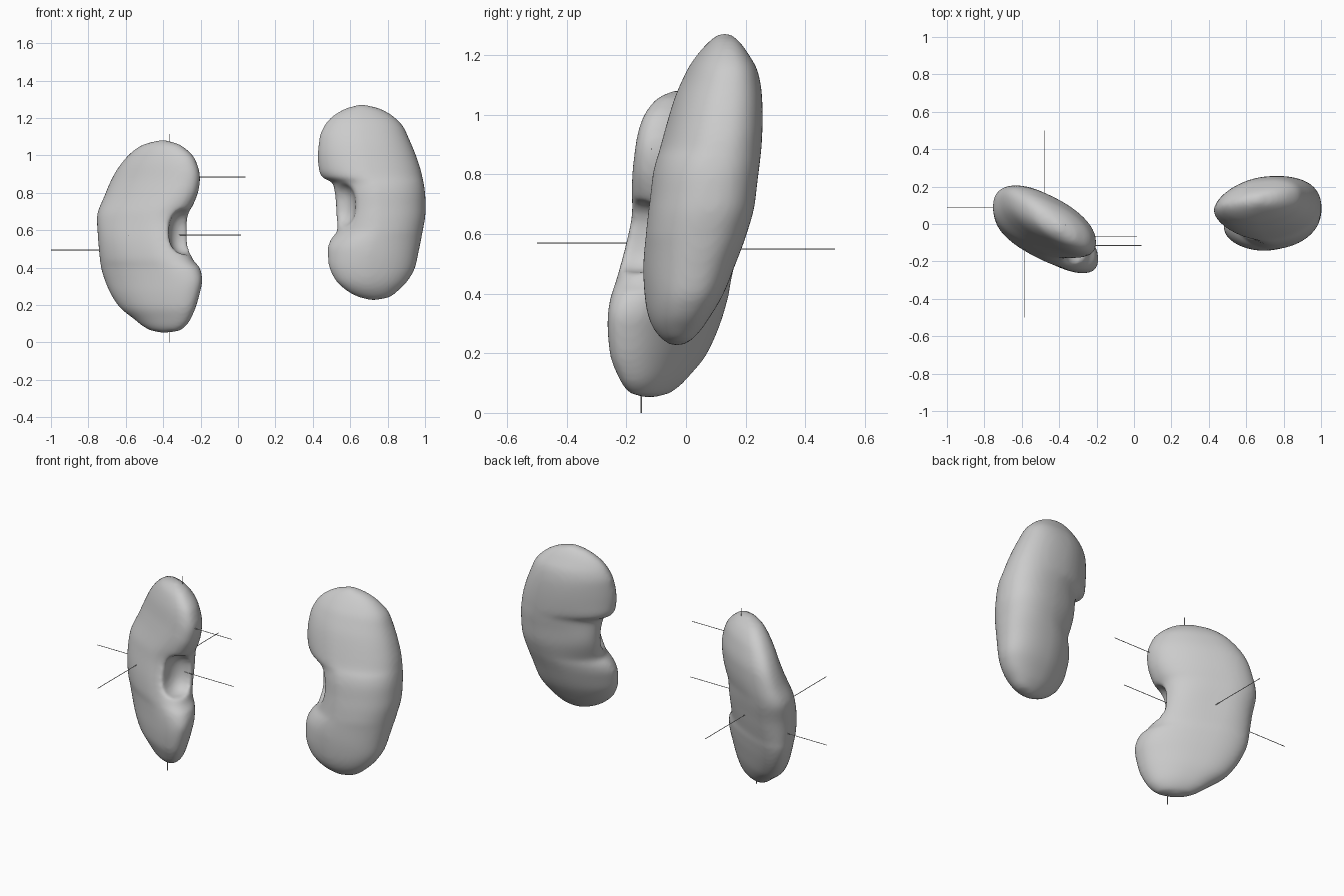
import bpy, bmesh, math
from mathutils import Vector

if "Cube" in bpy.data.objects:
    bpy.data.objects.remove(bpy.data.objects["Cube"])


def curve(table, z, c=1):
    """Smooth monotone lookup of column c in rows (z, value, ...) sorted by z."""
    n = len(table)
    s = [(table[i + 1][c] - table[i][c]) / (table[i + 1][0] - table[i][0]) for i in range(n - 1)]

    def tangent(i):
        if i == 0 or i == n - 1:
            return s[0] if i == 0 else s[-1]
        p = s[i - 1] * s[i]
        return 2 * p / (s[i - 1] + s[i]) if p > 0 else 0

    for i in range(n - 1):
        if z <= table[i + 1][0] or i == n - 2:
            h = table[i + 1][0] - table[i][0]
            f = (z - table[i][0]) / h
            g = 1 - f
            return (table[i][c] * g * g * (1 + 2 * f) + tangent(i) * h * f * g * g
                    + table[i + 1][c] * f * f * (3 - 2 * f) - tangent(i + 1) * h * f * f * g)


def spow(v, p):
    return math.copysign(abs(v) ** p, v)


def kidney(name, left, right, depth, slope, inner, inner_round, bulge, outer_push,
           hollow_at, hollow_size):
    # stack of flattened rounded sections between the two side profiles;
    # inner is the side (+1/-1 in x) of the notch, bulge pushes its back lip backward,
    # outer_push moves the opposite edge, inner_round is the roundness of the inner edge
    z0, z1 = left[0][0], left[-1][0]
    rings, sides = 90, 48
    bm = bmesh.new()
    loops = []
    for i in range(1, rings):
        z = z0 + (z1 - z0) * (0.5 - 0.5 * math.cos(math.pi * i / rings))
        xa, xb = curve(left, z), curve(right, z)
        yc, b = curve(depth, z), curve(depth, z, 2)
        xc, a = (xa + xb) / 2, (xb - xa) / 2
        near = math.exp(-((z - hollow_at[2]) / .17) ** 2)
        loop = []
        for j in range(sides):
            t = 2 * math.pi * j / sides
            power = 2 / (inner_round if math.cos(t) * inner > 0 else 2.3)
            u = spow(math.cos(t), power)
            y = yc + slope * a * u + b * spow(math.sin(t), power)
            y += near * (bulge if u * inner > 0 else outer_push) * u * u
            loop.append(bm.verts.new((xc + a * u, y, z)))
        loops.append(loop)
    for lo, hi in zip(loops, loops[1:]):
        for j in range(sides):
            k = (j + 1) % sides
            bm.faces.new((lo[j], lo[k], hi[k], hi[j]))
    bm.faces.new(loops[0][::-1])
    bm.faces.new(loops[-1])
    bmesh.ops.recalc_face_normals(bm, faces=bm.faces[:])
    me = bpy.data.meshes.new(name)
    bm.to_mesh(me)
    bm.free()
    ob = bpy.data.objects.new(name, me)
    bpy.context.collection.objects.link(ob)

    # hollow of the inner notch, cut with a boxy ellipsoid
    bpy.ops.mesh.primitive_uv_sphere_add(segments=32, ring_count=16, radius=1, location=hollow_at)
    cutter = bpy.context.object
    cutter.name = name + "_hollow_cutter"
    for v in cutter.data.vertices:
        v.co = [spow(c, .8) for c in v.co]
    cutter.scale = hollow_size
    cutter.hide_render = True
    cut = ob.modifiers.new("hollow", 'BOOLEAN')
    cut.operation = 'DIFFERENCE'
    cut.object = cutter
    bpy.ops.object.select_all(action='DESELECT')
    bpy.context.view_layer.objects.active = ob
    ob.select_set(True)
    bpy.ops.object.modifier_apply(modifier=cut.name)
    bpy.data.objects.remove(cutter)

    # even skin, softened
    rm = ob.modifiers.new("skin", 'REMESH')
    rm.mode = 'VOXEL'
    rm.voxel_size = 0.011
    rm.use_smooth_shade = True
    sm = ob.modifiers.new("soften", 'SMOOTH')
    sm.factor = 0.5
    sm.iterations = 14
    return ob


# Lower kidney, notch facing the middle and the front
kidney("lower_kidney",
       [(.051, -.40), (.065, -.47), (.13, -.562), (.19, -.635), (.30, -.700), (.415, -.735),
        (.575, -.750), (.665, -.755), (.79, -.712), (.895, -.665), (.975, -.61),
        (1.05, -.525), (1.07, -.47), (1.084, -.40)],
       [(.051, -.40), (.063, -.31), (.13, -.25), (.265, -.203), (.335, -.19), (.40, -.203),
        (.44, -.24), (.55, -.268), (.63, -.272), (.68, -.268), (.74, -.237), (.815, -.21),
        (.88, -.202), (.975, -.226), (1.055, -.305), (1.072, -.35), (1.084, -.40)],
       [(.051, -.125, .02), (.07, -.12, .055), (.13, -.107, .093), (.20, -.092, .12),
        (.35, -.065, .142), (.55, -.018, .157), (.70, .01, .155), (.85, .012, .14),
        (.97, .0, .113), (1.04, -.01, .077), (1.072, -.018, .038), (1.084, -.02, .015)],
       -.48, 1, 2.3, .05, -.035, (-.28, -.165, .59), (.09, .105, .12))

# Upper kidney on the other side
kidney("upper_kidney",
       [(.225, .72), (.24, .65), (.28, .575), (.34, .515), (.42, .483), (.50, .478),
        (.56, .50), (.595, .53), (.70, .525), (.80, .517), (.855, .505), (.88, .45),
        (.92, .431), (1.0, .426), (1.10, .435), (1.15, .455), (1.20, .493), (1.25, .57),
        (1.275, .66)],
       [(.225, .72), (.24, .805), (.28, .86), (.33, .908), (.40, .947), (.48, .965),
        (.58, .985), (.70, 1.003), (.78, 1.002), (.90, .983), (1.0, .952), (1.10, .91),
        (1.15, .887), (1.20, .842), (1.25, .76), (1.275, .66)],
       [(.225, -.03, .02), (.25, -.03, .053), (.30, -.027, .09), (.40, -.008, .13),
        (.50, .010, .152), (.60, .033, .167), (.70, .052, .175), (.80, .064, .175),
        (.90, .083, .166), (1.05, .106, .145), (1.15, .12, .115), (1.20, .123, .085),
        (1.25, .128, .045), (1.275, .13, .015)],
       .12, -1, 1.75, .06, 0, (.525, -.075, .735), (.105, .125, .125))


# Thin pointer lines around the lower kidney
def pointer(name, a, b):
    a, b = Vector(a), Vector(b)
    bpy.ops.mesh.primitive_cylinder_add(vertices=6, radius=.002, depth=(b - a).length,
                                        location=(a + b) / 2)
    ob = bpy.context.object
    ob.name = name
    ob.rotation_euler = (b - a).to_track_quat('Z', 'Y').to_euler()


pointer("top_pointer", (-.365, -.005, 1.05), (-.365, -.005, 1.115))
pointer("bottom_pointer", (-.365, -.15, 0), (-.365, -.15, .08))
pointer("outer_pointer", (-1, .09, .495), (-.73, .09, .495))
pointer("back_pointer", (-.48, .5, .55), (-.48, .10, .55))
pointer("front_pointer", (-.585, -.5, .57), (-.585, -.11, .57))
pointer("upper_inner_pointer", (-.23, -.115, .885), (.04, -.115, .885))
pointer("notch_pointer", (-.34, -.065, .575), (.015, -.065, .575))
